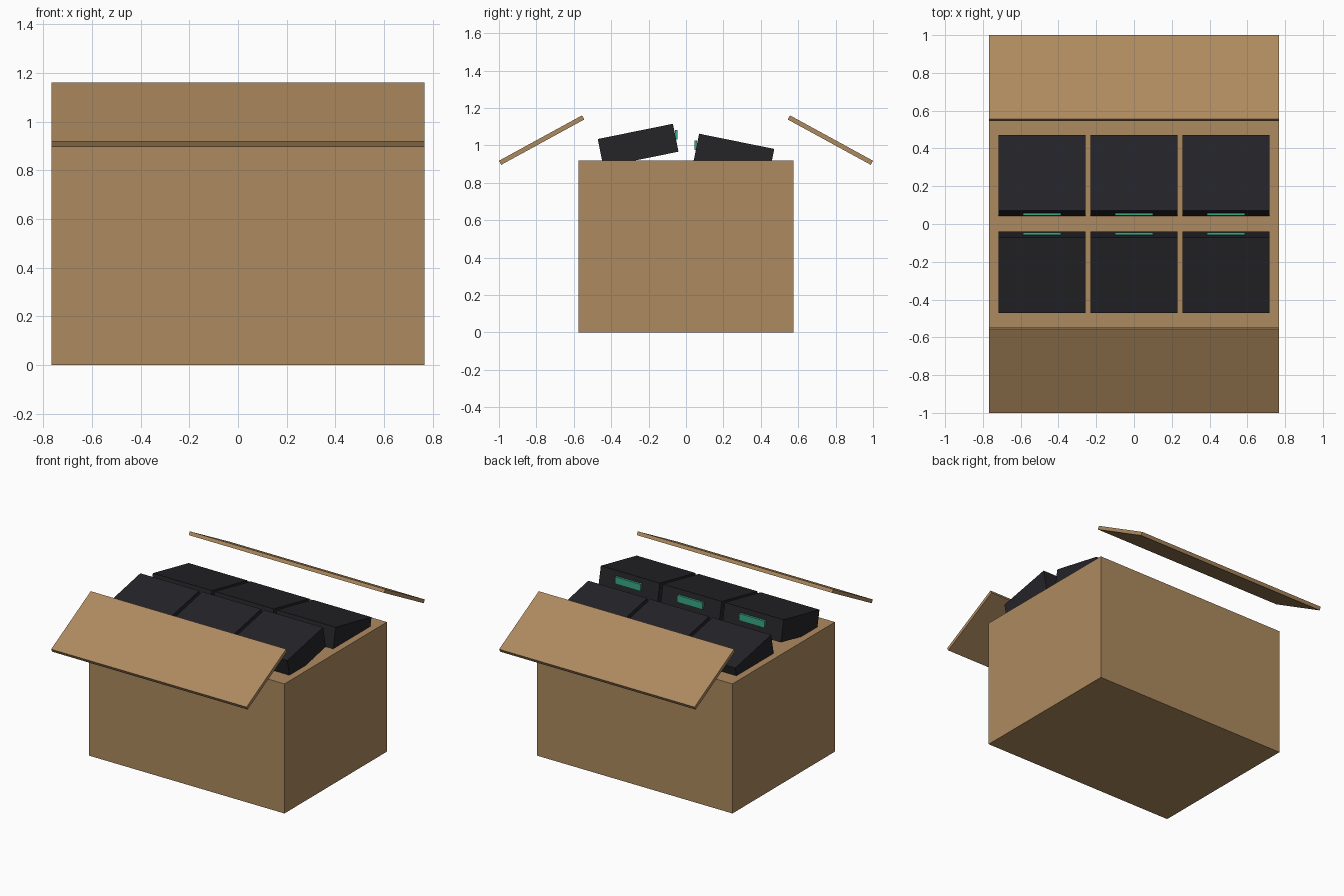
import bpy, bmesh
from mathutils import Matrix

if "Cube" in bpy.data.objects:
    bpy.data.objects.remove(bpy.data.objects["Cube"])


def material(name, color):
    m = bpy.data.materials.new(name)
    m.diffuse_color = (*color, 1)
    m.use_nodes = True
    m.node_tree.nodes["Principled BSDF"].inputs["Base Color"].default_value = m.diffuse_color
    return m


cardboard = material("cardboard", (0.42, 0.255, 0.113))
black = material("black_plastic", (0.018, 0.018, 0.022))
green = material("green_label", (0.04, 0.40, 0.24))


def box(name, size, loc, mat, tilt=0.0):
    """Flat-faced box, tilted about the x axis."""
    bm = bmesh.new()
    bmesh.ops.create_cube(bm, size=1, matrix=Matrix.Diagonal((*size, 1)))
    mesh = bpy.data.meshes.new(name)
    bm.to_mesh(mesh)
    bm.free()
    mesh.materials.append(mat)
    obj = bpy.data.objects.new(name, mesh)
    obj.location = loc
    obj.rotation_euler = (tilt, 0, 0)
    bpy.context.collection.objects.link(obj)
    return obj


# Carton body
box("carton_body", (1.535, 1.15, 0.92), (0, 0, 0.46), cardboard)

# Open flaps, front and back
for name, s in (("front", -1), ("back", 1)):
    box(f"{name}_flap", (1.535, 0.506, 0.025), (0, s * 0.772, 1.028),
        cardboard, -s * 0.5)

# Two rows of leaning cases, each with a label on its inner end
for row, s, z, label_z in (("front", -1, 1.0, 1.056), ("back", 1, 0.947, 1.0)):
    for i in range(3):
        x = (i - 1) * 0.487
        box(f"{row}_case_{i + 1}", (0.462, 0.41, 0.152), (x, s * 0.256, z),
            black, -s * 0.2)
        box(f"{row}_label_{i + 1}", (0.2, 0.015, 0.05), (x, s * 0.052, label_z), green)
